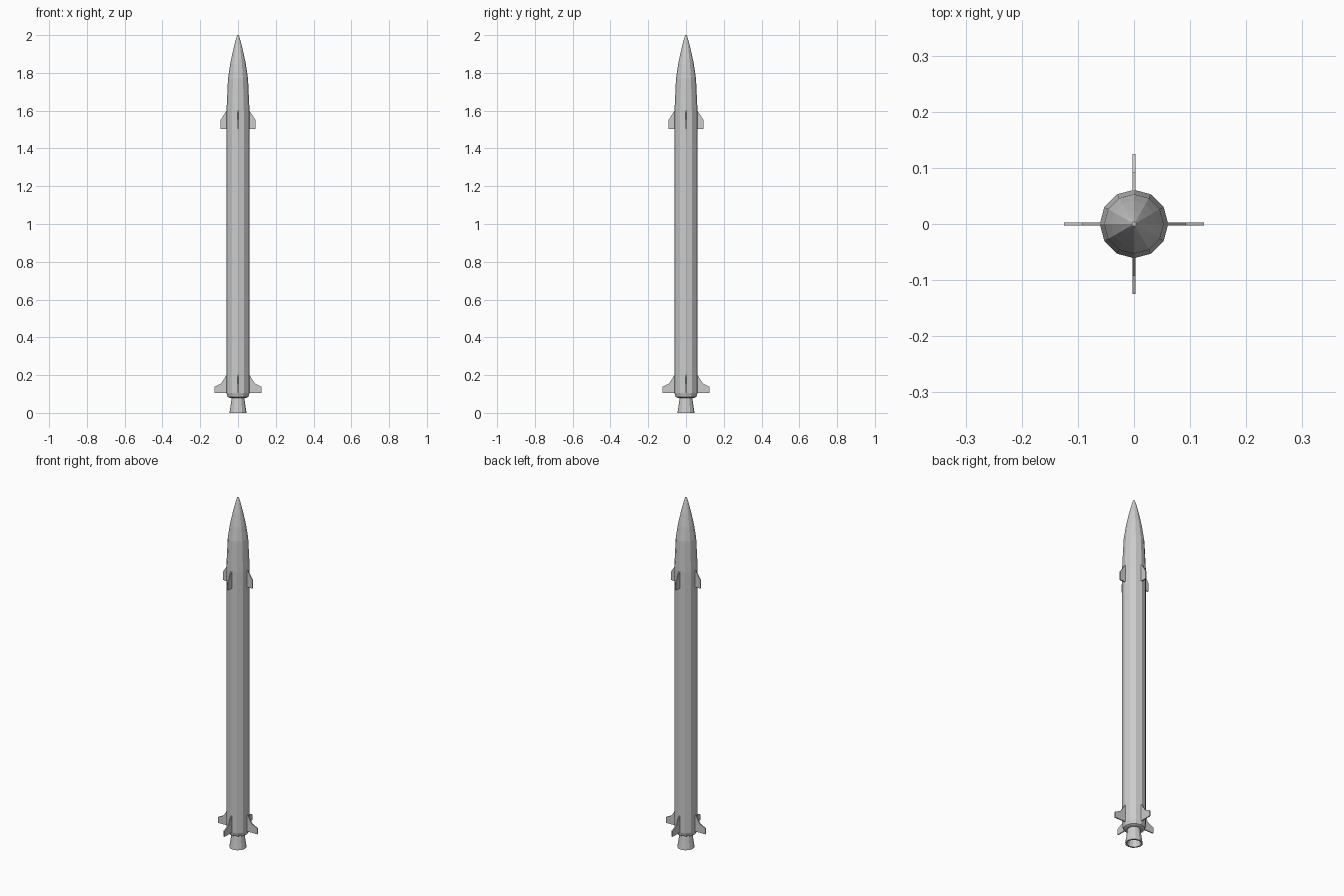
import bpy, math

if "Cube" in bpy.data.objects:
    bpy.data.objects.remove(bpy.data.objects["Cube"])

SIDES = 12


def lathe(name, profile, closed=False):
    """Revolve (radius, z) points around z; closed joins last ring to first."""
    n = len(profile)
    verts = [(r * math.cos(2 * math.pi * i / SIDES), r * math.sin(2 * math.pi * i / SIDES), z)
             for r, z in profile for i in range(SIDES)]
    faces = []
    for k in range(n if closed else n - 1):
        a, b = k * SIDES, ((k + 1) % n) * SIDES
        for i in range(SIDES):
            j = (i + 1) % SIDES
            faces.append((a + i, a + j, b + j, b + i))
    if not closed:
        faces.append(tuple(reversed(range(SIDES))))
        faces.append(tuple(range((n - 1) * SIDES, n * SIDES)))
    return make(name, verts, faces)


def make(name, verts, faces):
    me = bpy.data.meshes.new(name)
    me.from_pydata(verts, [], faces)
    ob = bpy.data.objects.new(name, me)
    bpy.context.collection.objects.link(ob)
    return ob


def fins(name, outline, thick):
    """Four thin plates from an (x, z) outline, spaced 90 degrees apart."""
    n = len(outline)
    verts = [(x, s * thick / 2, z) for s in (-1, 1) for x, z in outline]
    faces = [tuple(range(n)), tuple(reversed(range(n, 2 * n)))]
    faces += [(i, i + n, (i + 1) % n + n, (i + 1) % n) for i in range(n)]
    for q in range(4):
        ob = make(f"{name}_{q + 1}", verts, faces)
        ob.rotation_euler.z = q * math.pi / 2


# Body tube with tapered tail and pointed nose
lathe("body", [(0.045, 0.08), (0.055, 0.085), (0.061, 0.105), (0.061, 1.60),
               (0.053, 1.77), (0.041, 1.85), (0.026, 1.92), (0.012, 1.975), (0.004, 2.0)])

# Hollow flared engine nozzle
lathe("nozzle", [(0.036, 0.0), (0.045, 0.0), (0.039, 0.04), (0.033, 0.083),
                 (0.022, 0.083), (0.030, 0.04)], closed=True)

# Tail fins and forward fins
fins("tail_fin", [(0.05, 0.105), (0.125, 0.105), (0.125, 0.138),
                  (0.09, 0.155), (0.061, 0.20), (0.05, 0.20)], 0.006)
fins("forward_fin", [(0.05, 1.503), (0.093, 1.503), (0.093, 1.55),
                     (0.061, 1.60), (0.05, 1.60)], 0.006)
